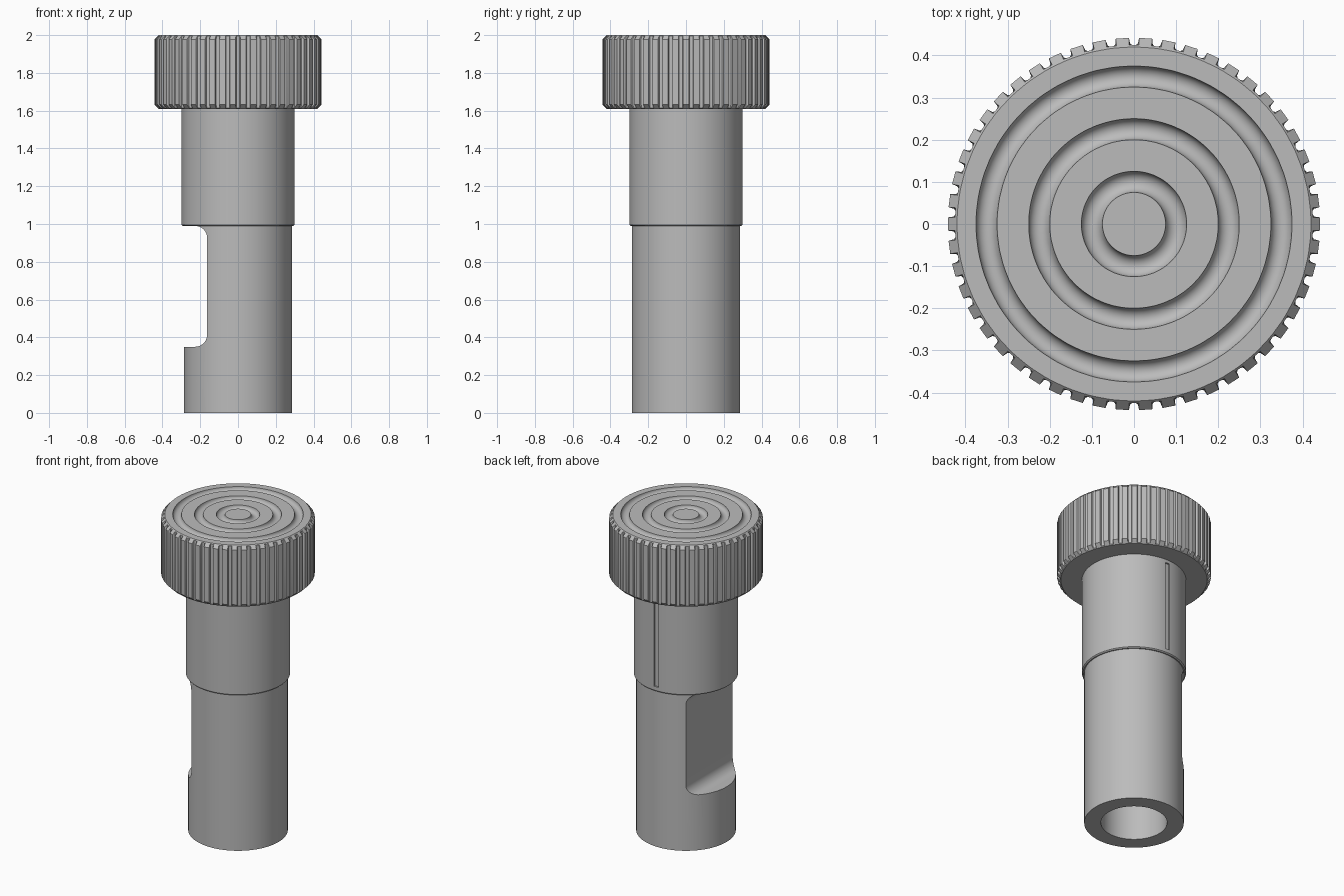
import bpy, bmesh
from math import pi, cos, sin, radians

cube = bpy.data.objects.get("Cube")
if cube:
    bpy.data.objects.remove(cube, do_unlink=True)

grey = bpy.data.materials.new("plain grey")
grey.use_nodes = True
GREY = (0.5, 0.5, 0.5, 1)
grey.diffuse_color = GREY
grey.node_tree.nodes["Principled BSDF"].inputs["Base Color"].default_value = GREY


def finish(name, bm):
    """Turn a bmesh into a grey object."""
    bmesh.ops.recalc_face_normals(bm, faces=bm.faces)
    mesh = bpy.data.meshes.new(name)
    bm.to_mesh(mesh)
    bm.free()
    mesh.materials.append(grey)
    obj = bpy.data.objects.new(name, mesh)
    bpy.context.collection.objects.link(obj)
    return obj


def lathe(name, profile, columns):
    """Spin (radius, z) points; each column is (angle, radius limit)."""
    bm = bmesh.new()
    rings = []
    for r, z in profile:
        if r == 0:
            rings.append([bm.verts.new((0, 0, z))] * len(columns))
        else:
            rings.append([bm.verts.new((min(r, lim) * cos(a), min(r, lim) * sin(a), z))
                          for a, lim in columns])
    for low, high in zip(rings, rings[1:]):
        for i in range(len(columns)):
            quad = [low[i - 1], low[i], high[i], high[i - 1]]
            bm.faces.new(list(dict.fromkeys(quad)))
    return finish(name, bm)


def prism(name, outline, y0, y1):
    """Extrude an (x, z) outline along y."""
    bm = bmesh.new()
    face = bm.faces.new([bm.verts.new((x, y0, z)) for x, z in outline])
    side = bmesh.ops.extrude_face_region(bm, geom=[face])["geom"]
    bmesh.ops.translate(bm, vec=(0, y1 - y0, 0),
                        verts=[v for v in side if isinstance(v, bmesh.types.BMVert)])
    return finish(name, bm)


def activate(obj):
    bpy.ops.object.select_all(action='DESELECT')
    obj.select_set(True)
    bpy.context.view_layer.objects.active = obj


def cut(obj, cutter):
    mod = obj.modifiers.new("cut", 'BOOLEAN')
    mod.operation = 'DIFFERENCE'
    mod.solver = 'EXACT'
    mod.object = cutter
    cutter.hide_render = True
    activate(obj)
    bpy.ops.object.modifier_apply(modifier=mod.name)
    bpy.data.objects.remove(cutter, do_unlink=True)


def arc(cx, cz, r, start, end, steps=10):
    angles = [radians(start + (end - start) * i / steps) for i in range(steps + 1)]
    return [(cx + r * cos(a), cz + r * sin(a)) for a in angles]


smooth_round = [(2 * pi * i / 96, 9) for i in range(96)]

# Shaft with a blind bore and a filleted side notch
shaft = lathe("shaft", [(0, 0.3), (0.19, 0.3), (0.19, 0), (0.286, 0),
                        (0.286, 1), (0, 1)], smooth_round)
flat, fillet = -0.163, 0.065
notch = [(-0.5, 0.35)] + arc(flat - fillet, 0.35 + fillet, fillet, -90, 0)
notch += arc(flat - fillet, 0.99 - fillet, fillet, 0, 90) + [(-0.5, 0.99)]
cut(shaft, prism("notch_cutter", notch, -0.5, 0.5))

# Collar with a shallow keyway at the back
collar = lathe("collar", [(0, 0.99), (0.293, 0.99), (0.299, 0.996),
                          (0.299, 1.62), (0, 1.62)], smooth_round)
keyway = [(-0.016, 1.02), (0.016, 1.02), (0.016, 1.59), (-0.016, 1.59)]
cut(collar, prism("keyway_cutter", keyway, 0.29, 0.4))

# Knurled knob with three round ring grooves in its top
TEETH, OUTER, ROOT = 50, 0.442, 0.425
tooth = [(-0.28, 0), (0.28, 0), (0.33, 0.8), (0.42, 1), (0.58, 1), (0.67, 0.8)]
knurl = [(2 * pi * (t + f) / TEETH, OUTER - d * (OUTER - ROOT))
         for t in range(TEETH) for f, d in tooth]
top = [(0, 2)]
for middle in (0.1, 0.225, 0.35):
    top += arc(middle, 2, 0.025, 180, 360)
rim = [(0.42, 2), (0.425, 1.995), (OUTER, 1.978),
       (OUTER, 1.632), (0.425, 1.615), (0.42, 1.61)]
knob = lathe("knurled_knob", top + rim + [(0, 1.61)], knurl)

for part in (shaft, collar, knob):
    activate(part)
    bpy.ops.object.shade_smooth_by_angle(angle=radians(28))
